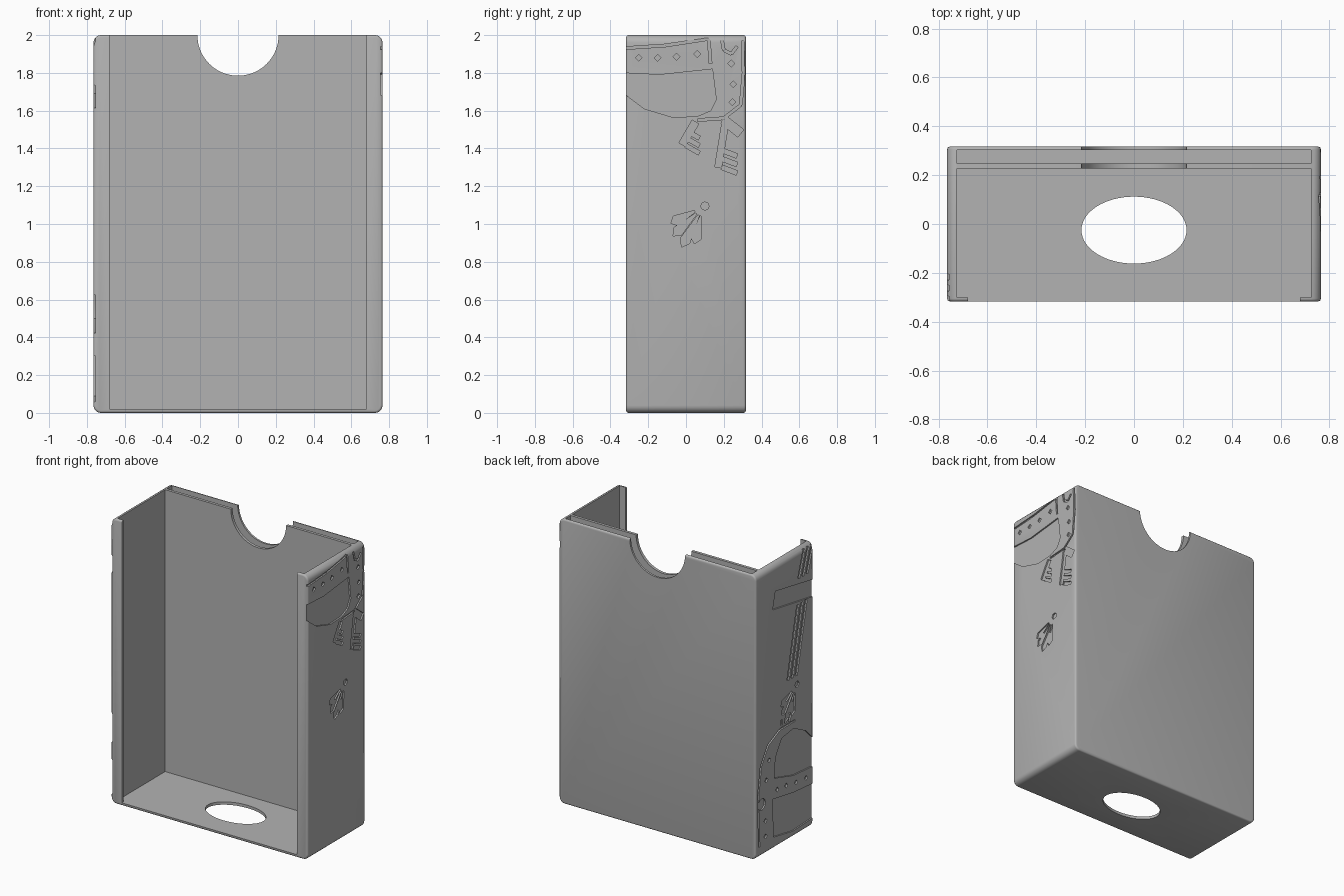
import bpy, bmesh, math
from mathutils import Vector, Matrix

old = bpy.data.objects.get("Cube")
if old:
    bpy.data.objects.remove(old, do_unlink=True)

W, D, H = 0.765, 0.317, 2.0   # half width, half depth, height
FLOOR, DEPTH = 0.02, 0.01     # floor thickness, carving depth

grey = bpy.data.materials.new("plain_grey")
grey.use_nodes = True
grey.diffuse_color = (0.45, 0.45, 0.45, 1)
grey.node_tree.nodes["Principled BSDF"].inputs["Base Color"].default_value = (0.45, 0.45, 0.45, 1)


def make(name, bm):
    bmesh.ops.recalc_face_normals(bm, faces=bm.faces[:])
    mesh = bpy.data.meshes.new(name)
    bm.to_mesh(mesh)
    bm.free()
    mesh.materials.append(grey)
    obj = bpy.data.objects.new(name, mesh)
    bpy.context.collection.objects.link(obj)
    return obj


def add_box(bm, lo, hi):
    lo, hi = Vector(lo), Vector(hi)
    m = Matrix.Translation((lo + hi) / 2) @ Matrix.Diagonal((*(hi - lo), 1))
    bmesh.ops.create_cube(bm, size=1, matrix=m)


def box(name, lo, hi):
    bm = bmesh.new()
    add_box(bm, lo, hi)
    return make(name, bm)


def cylinder(name, matrix):
    bm = bmesh.new()
    bmesh.ops.create_cone(bm, cap_ends=True, segments=64, radius1=1, radius2=1, depth=1, matrix=matrix)
    return make(name, bm)


def carve(target, cutter):
    cutter.hide_render = True
    mod = target.modifiers.new("cut", "BOOLEAN")
    mod.operation, mod.solver, mod.object = "DIFFERENCE", "EXACT", cutter
    mod.use_self = True
    bpy.context.view_layer.objects.active = target
    bpy.ops.object.modifier_apply(modifier=mod.name)
    bpy.data.objects.remove(cutter, do_unlink=True)


# Outline helpers: each gives a polygon in (y, z) on a side wall
def bar(y0, z0, y1, z1, w):
    a, b = Vector((y0, z0)), Vector((y1, z1))
    d = (b - a).normalized() * w / 2
    n = Vector((-d.y, d.x))
    return [a + n, b + n, b - n, a - n]


def stroke(points, w=0.014):
    return [bar(*p, *q, w) for p, q in zip(points, points[1:])]


def dot(y, z, r, n=4):
    return [(y + r * math.cos(math.tau * i / n), z + r * math.sin(math.tau * i / n)) for i in range(n)]


def shell(y, z, flip=1):
    # fan of petals spreading from one tip
    petals = []
    for ang, length in ((207, 0.19), (224, 0.22), (242, 0.24), (257, 0.2)):
        a = math.radians(ang)
        side = Vector((-math.sin(a), math.cos(a))) * 0.028
        out = Vector((math.cos(a), math.sin(a)))
        petal = [out * 0.05 - side * 0.15, out * length * 0.85 - side, out * length,
                 out * length * 0.85 + side, out * 0.05 + side * 0.15]
        petals.append([(y + flip * p.x, z + p.y) for p in petal])
    return petals + [dot(y + flip * 0.01, z + 0.005, 0.022, 8)]


def carve_side(target, name, sign, polygons):
    bm = bmesh.new()
    for poly in polygons:
        base = [bm.verts.new((sign * (W - DEPTH), p[0], p[1])) for p in poly]
        face = bm.faces.new(base)
        ext = bmesh.ops.extrude_face_region(bm, geom=[face])
        top = [v for v in ext["geom"] if isinstance(v, bmesh.types.BMVert)]
        bmesh.ops.translate(bm, vec=(sign * 0.05, 0, 0), verts=top)
    carve(target, make(name, bm))


# Case body: rounded block
bm = bmesh.new()
add_box(bm, (-W, -D, 0), (W, D, H))


def along_y(e):
    return abs(e.verts[0].co.y - e.verts[1].co.y) > D


bmesh.ops.bevel(bm, geom=[e for e in bm.edges if along_y(e)], offset=0.04, segments=5,
                profile=0.5, affect="EDGES")
bmesh.ops.bevel(bm, geom=[e for e in bm.edges if not along_y(e) and e.calc_face_angle() > 1.4],
                offset=0.012, segments=3, profile=0.5, affect="EDGES")
case = make("card_case", bm)

# Main cavity, front opening between the lips, and thin rear pocket
carve(case, box("cavity", (-0.725, -0.3, FLOOR), (0.725, 0.227, H + 0.1)))
carve(case, box("front_opening", (-0.68, -0.4, FLOOR), (0.68, -0.2, H + 0.1)))
carve(case, box("rear_pocket", (-0.725, 0.247, FLOOR), (0.725, 0.303, H + 0.1)))

# Thumb notch in the back and oval hole in the floor
carve(case, cylinder("thumb_notch", Matrix.Translation((0, 0.27, H)) @ Matrix.Rotation(math.pi / 2, 4, "X")
                     @ Matrix.Diagonal((0.215, 0.215, 0.2, 1))))
carve(case, cylinder("floor_hole", Matrix.Translation((0, -0.025, 0)) @ Matrix.Diagonal((0.215, 0.137, 0.2, 1))))

# Left wall carving: riveted pouch, two keys and a shell
pouch = [[(-0.34, 1.8), (-0.14, 1.79), (0.14, 1.82), (0.16, 1.66), (0.13, 1.6), (0.06, 1.57),
          (-0.07, 1.565), (-0.22, 1.61), (-0.34, 1.7)]]
pouch += stroke([(-0.34, 1.93), (-0.11, 1.945), (0.12, 1.98), (0.13, 1.85)])
pouch += stroke([(0.06, 1.55), (0.2, 1.56), (0.29, 1.63), (0.305, 1.8), (0.3, 1.97)])
pouch += stroke([(0.19, 1.975), (0.2, 1.92), (0.24, 1.9), (0.27, 1.94)])
pouch += [dot(y, z, 0.018) for y, z in ((-0.25, 1.88), (-0.15, 1.88), (-0.05, 1.885), (0.06, 1.9),
                                        (0.24, 1.85), (0.25, 1.74), (0.245, 1.645))]
keys = [bar(0.05, 1.54, -0.02, 1.42, 0.04), bar(0.21, 1.55, 0.17, 1.3, 0.035),
        bar(0.2, 1.55, 0.29, 1.48, 0.05)]
keys += [bar(0.0, 1.495 - i * 0.04, 0.07, 1.455 - i * 0.04, 0.022) for i in range(3)]
keys += [bar(0.19, 1.39 - i * 0.045, 0.27, 1.36 - i * 0.045, 0.024) for i in range(3)]
carve_side(case, "left_carving", 1, pouch + keys + shell(0.09, 1.09))

# Right wall carving: sword, shell and riveted helmet
sword = [bar(-0.31 + i * 0.045, 1.985, -0.25 + i * 0.045, 1.8, 0.025) for i in range(3)]
sword += [[(0.13, 1.69), (0.1, 1.81), (-0.34, 1.73), (-0.34, 1.61)]]
sword += [bar(-0.24 + i * 0.045, 1.62, -0.13 + i * 0.045, 1.13, 0.026) for i in range(3)]
helmet = [[(0.11, 0.5), (0.1, 0.64), (0.03, 0.75), (-0.1, 0.77), (-0.24, 0.7), (-0.34, 0.6),
           (-0.34, 0.42), (-0.1, 0.44)],
          [(0.13, 0.36), (-0.1, 0.32), (-0.34, 0.3), (-0.34, 0.06), (-0.1, 0.05), (0.12, 0.09)]]
helmet += stroke([(0.28, 0.08), (0.29, 0.45), (0.26, 0.64), (0.18, 0.76), (0.05, 0.82), (-0.12, 0.82)])
helmet += [dot(y, z, 0.018) for y, z in ((0.21, 0.13), (0.21, 0.24), (0.2, 0.52), (0.17, 0.65),
                                         (0.08, 0.41), (-0.02, 0.4), (-0.13, 0.38), (-0.24, 0.37))]
helmet += [dot(0.25, 0.37, 0.04, 12)]
helmet += [bar(-0.05 + i * 0.04, 0.84, -0.07 + i * 0.05, 0.88, 0.02) for i in range(3)]
carve_side(case, "right_carving", -1, sword + helmet + shell(-0.13, 1.06, -1))

bpy.ops.object.select_all(action="DESELECT")
case.select_set(True)
bpy.context.view_layer.objects.active = case
bpy.ops.object.shade_smooth_by_angle(angle=math.radians(35))
